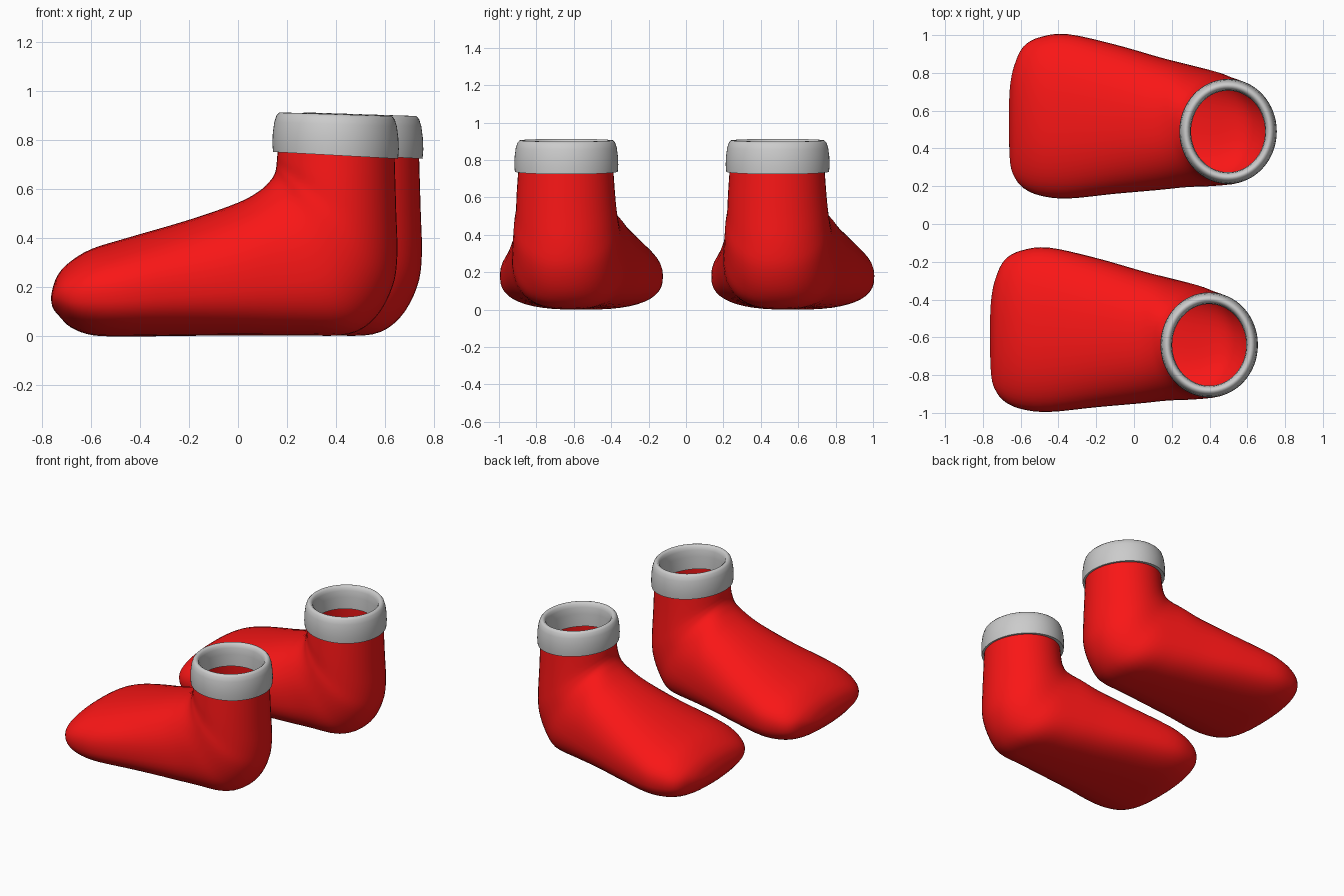
import bpy, bmesh
from math import sin, cos, pi

if "Cube" in bpy.data.objects:
    bpy.data.objects.remove(bpy.data.objects["Cube"])

red = bpy.data.materials.new("red_felt")
red.diffuse_color = (0.95, 0.008, 0.008, 1)
red.use_nodes = True
red.node_tree.nodes["Principled BSDF"].inputs["Base Color"].default_value = red.diffuse_color

# Cross-sections from toe to ankle:
# instep x, z | sole/heel x, z | y min, y max | widest height, bottom and top roundness
SECTIONS = [
    (-0.762, 0.165, -0.762, 0.145, -0.68, -0.50, 0.50, 1.0, 1.0),
    (-0.755, 0.200, -0.755, 0.115, -0.81, -0.39, 0.50, 1.0, 1.0),
    (-0.735, 0.250, -0.732, 0.085, -0.88, -0.29, 0.50, 0.9, 0.9),
    (-0.690, 0.300, -0.680, 0.035, -0.94, -0.19, 0.48, 0.85, 0.9),
    (-0.600, 0.355, -0.590, 0.004, -0.98, -0.14, 0.48, 0.8, 0.9),
    (-0.450, 0.402, -0.450, 0.000, -0.995, -0.125, 0.46, 0.75, 0.9),
    (-0.200, 0.475, -0.200, 0.003, -0.97, -0.18, 0.44, 0.75, 0.9),
    (0.000, 0.545, 0.050, 0.004, -0.95, -0.245, 0.44, 0.75, 0.9),
    (0.090, 0.595, 0.250, 0.004, -0.935, -0.285, 0.46, 0.75, 0.9),
    (0.132, 0.635, 0.450, 0.008, -0.93, -0.32, 0.48, 0.8, 0.95),
    (0.150, 0.665, 0.560, 0.075, -0.925, -0.345, 0.50, 0.9, 1.0),
    (0.156, 0.690, 0.630, 0.200, -0.92, -0.36, 0.50, 0.95, 1.0),
    (0.158, 0.710, 0.650, 0.330, -0.91, -0.37, 0.50, 1.0, 1.0),
    (0.160, 0.735, 0.645, 0.520, -0.905, -0.38, 0.50, 1.0, 1.0),
    (0.165, 0.775, 0.638, 0.760, -0.895, -0.39, 0.50, 1.0, 1.0),
]


def spline(pts, steps):
    """Smooth curve through every section (Catmull-Rom)."""
    out = []
    for i in range(len(pts) - 1):
        a, b, c, d = pts[max(i - 1, 0)], pts[i], pts[i + 1], pts[min(i + 2, len(pts) - 1)]
        for s in range(steps):
            t = s / steps
            out.append([0.5 * (2 * q + (r - p) * t + (2 * p - 5 * q + 4 * r - w) * t * t
                               + (3 * q - p - 3 * r + w) * t ** 3)
                        for p, q, r, w in zip(a, b, c, d)])
    return out + [list(pts[-1])]


def power(v, e):
    return (1 if v >= 0 else -1) * abs(v) ** e


def section_ring(sec, n=48):
    xt, zt, xb, zb, y0, y1, f, eb, et = sec
    ring = []
    for k in range(n):
        c, s = cos(2 * pi * k / n), sin(2 * pi * k / n)
        e = et if s >= 0 else eb
        u = f + (1 - f if s >= 0 else f) * power(s, e)
        y = (y0 + y1) / 2 + (y1 - y0) / 2 * power(c, e)
        ring.append((xb + (xt - xb) * u, y, zb + (zt - zb) * u))
    return ring


def loft(name, rings, closed=False, cap_start=False):
    bm = bmesh.new()
    vs = [[bm.verts.new(p) for p in r] for r in rings]
    n = len(vs[0])
    for i in range(len(vs) if closed else len(vs) - 1):
        a, b = vs[i], vs[(i + 1) % len(vs)]
        for k in range(n):
            bm.faces.new((a[k], a[(k + 1) % n], b[(k + 1) % n], b[k]))
    if cap_start:
        bm.faces.new(vs[0][::-1])
    bmesh.ops.recalc_face_normals(bm, faces=bm.faces)
    me = bpy.data.meshes.new(name)
    bm.to_mesh(me)
    bm.free()
    ob = bpy.data.objects.new(name, me)
    bpy.context.collection.objects.link(ob)
    bpy.context.view_layer.objects.active = ob
    ob.select_set(True)
    bpy.ops.object.shade_smooth_by_angle(angle=0.9)
    ob.select_set(False)
    return ob


# Sock-like boot shell, open at the ankle
boot = loft("boot_front", [section_ring(s) for s in spline(SECTIONS, 4)], cap_start=True)
boot.data.materials.append(red)

# Rolled cuff: closed profile (inset, height) swept around the ankle, tilted down to the heel
PROFILE = [(0.003, 0.738), (0.0, 0.775), (0.002, 0.82), (0.008, 0.865), (0.017, 0.893),
           (0.028, 0.905), (0.040, 0.906), (0.051, 0.896), (0.058, 0.875), (0.062, 0.83),
           (0.062, 0.745)]
rings = []
for inset, z in PROFILE:
    ring = []
    for k in range(64):
        c, s = cos(2 * pi * k / 64), sin(2 * pi * k / 64)
        tilt = -0.014 + 0.007 * (z - 0.738) / 0.17
        ring.append((0.398 + (0.258 - inset) * c, -0.64 + (0.278 - inset) * s, z + tilt * c))
    rings.append(ring)
cuff = loft("cuff_front", rings, closed=True)

# Second boot is the same shape, shifted
for ob, name in ((boot, "boot_back"), (cuff, "cuff_back")):
    twin = bpy.data.objects.new(name, ob.data)
    twin.location = (0.1, 1.13, 0)
    bpy.context.collection.objects.link(twin)
